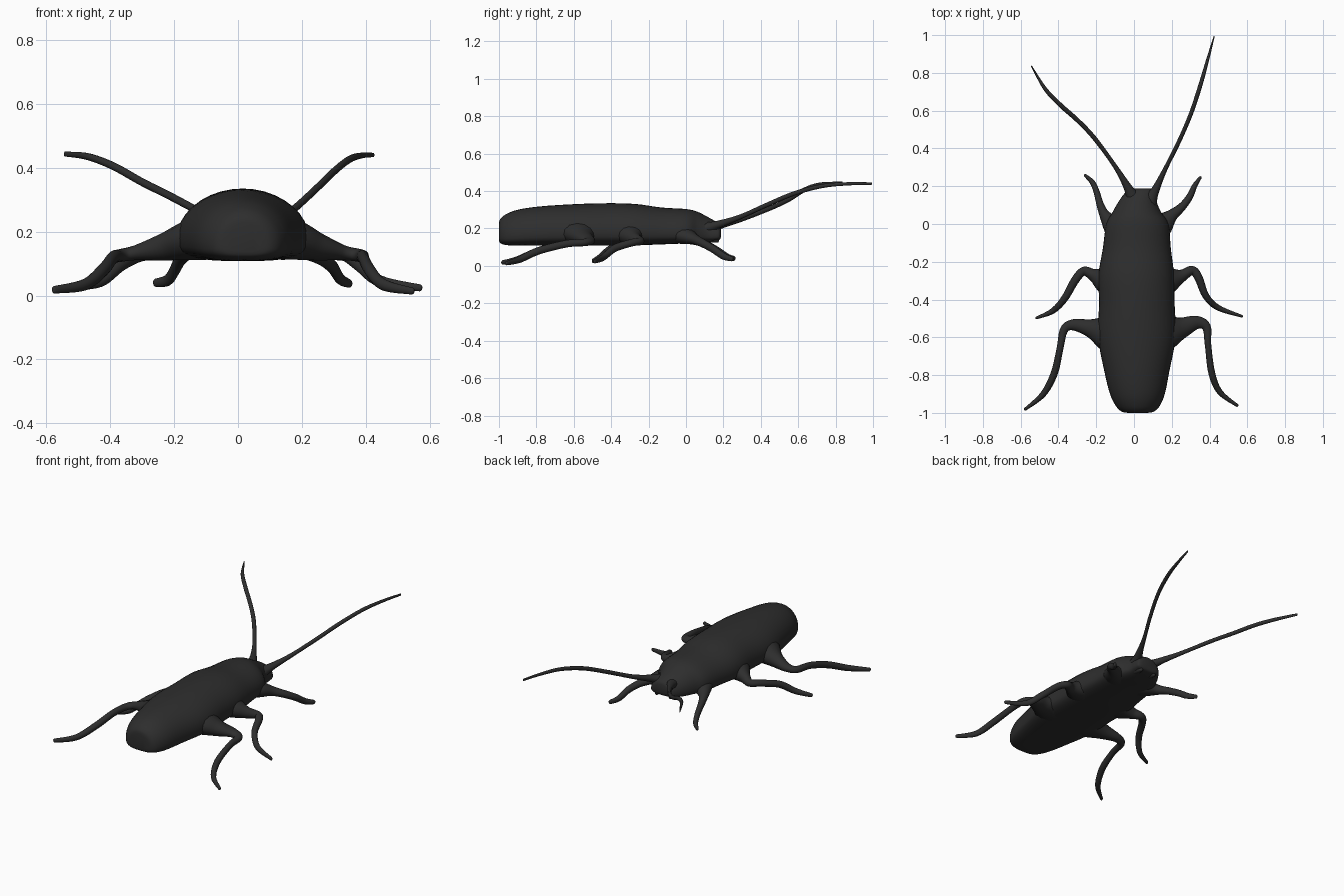
import bpy, math
from mathutils import Vector

shell = bpy.data.materials.new("dark_shell")
shell.diffuse_color = (0.027, 0.027, 0.027, 1)


def refine(rows, steps):
    """Catmull-Rom interpolation of rows of numbers."""
    out = []
    n = len(rows)
    for i in range(n - 1):
        a, b, c, d = (rows[max(0, min(n - 1, i + k))] for k in (-1, 0, 1, 2))
        for s in range(steps):
            t = s / steps
            out.append([0.5 * (2 * q + (r - p) * t + (2 * p - 5 * q + 4 * r - u) * t * t
                               + (3 * q - p - 3 * r + u) * t ** 3)
                        for p, q, r, u in zip(a, b, c, d)])
    return out + [list(rows[-1])]


def loft(name, rings):
    """Skin a list of equal rings and close both ends."""
    n = len(rings[0])
    verts = [v for ring in rings for v in ring]
    faces = [list(range(n))[::-1], list(range(len(verts) - n, len(verts)))]
    for i in range(len(rings) - 1):
        for j in range(n):
            k = (j + 1) % n
            faces.append([i * n + j, i * n + k, (i + 1) * n + k, (i + 1) * n + j])
    mesh = bpy.data.meshes.new(name)
    mesh.from_pydata(verts, [], faces)
    mesh.validate()
    mesh.materials.append(shell)
    obj = bpy.data.objects.new(name, mesh)
    bpy.context.collection.objects.link(obj)
    # consistent outward faces, soft shading
    bpy.context.view_layer.objects.active = obj
    obj.select_set(True)
    bpy.ops.object.mode_set(mode='EDIT')
    bpy.ops.mesh.select_all(action='SELECT')
    bpy.ops.mesh.normals_make_consistent(inside=False)
    bpy.ops.object.mode_set(mode='OBJECT')
    bpy.ops.object.shade_smooth_by_angle(angle=math.radians(60))
    obj.select_set(False)


def limb(name, rows, sides=14, steps=6):
    """Tapered tube; rows are x, y, z, sideways radius, upright radius."""
    rows = refine(rows, steps)
    pts = [Vector(r[:3]) for r in rows]
    rings = []

    def ring(p, tan, rh, rv):
        side = tan.cross(Vector((0, 0, 1))).normalized()
        up = side.cross(tan).normalized()
        return [p + side * (rh * math.cos(a)) + up * (rv * math.sin(a))
                for a in (2 * math.pi * j / sides for j in range(sides))]

    for i, r in enumerate(rows):
        tan = (pts[min(i + 1, len(pts) - 1)] - pts[max(i - 1, 0)]).normalized()
        rings.append(ring(pts[i], tan, r[3], r[4]))
    # rounded tip
    rh, rv = rows[-1][3:]
    for k in (0.6, 0.9):
        f = math.sqrt(1 - k * k)
        rings.append(ring(pts[-1] + tan * (rh * k), tan, rh * f, rv * f))
    loft(name, rings)


# Body: y, centre x, half width, bottom z, top z
body = [(-1.0, .02, .05, .135, .23), (-.993, .02, .085, .122, .25),
        (-.965, .02, .115, .112, .275), (-.9, .018, .145, .108, .3),
        (-.78, .015, .172, .108, .318), (-.6, .015, .205, .108, .33),
        (-.42, .015, .2, .108, .335), (-.27, .012, .2, .11, .331),
        (-.13, .015, .18, .115, .312), (0, .018, .165, .12, .304),
        (.06, .015, .13, .122, .29), (.11, .018, .105, .125, .265),
        (.15, .03, .09, .13, .243), (.178, .04, .075, .138, .225),
        (.187, .04, .05, .155, .21)]
rings = []
for y, cx, hw, zb, zt in refine(body, 4):
    zm = zb + .32 * (zt - zb)
    ring = []
    for j in range(36):
        c, s = math.cos(j * math.pi / 18), math.sin(j * math.pi / 18)
        if s >= 0:      # domed back
            ring.append((cx + hw * c, y, zm + (zt - zm) * s))
        else:           # flattened belly
            ring.append((cx + hw * math.copysign(abs(c) ** .7, c), y,
                         zm - (zm - zb) * abs(s) ** .6))
    rings.append(ring)
loft("body", rings)

# Rear legs
limb("rear_leg_right", [
    (.08, -.575, .19, .16, .08), (.17, -.57, .175, .105, .066), (.25, -.55, .152, .058, .044),
    (.33, -.522, .134, .036, .024), (.383, -.545, .125, .024, .02), (.392, -.64, .118, .017, .02),
    (.412, -.79, .08, .018, .02), (.455, -.89, .034, .015, .018), (.545, -.96, .014, .008, .011)])
limb("rear_leg_left", [
    (-.05, -.58, .19, .16, .08), (-.14, -.575, .175, .105, .066), (-.23, -.552, .152, .05, .044),
    (-.32, -.534, .134, .03, .024), (-.37, -.56, .125, .022, .02), (-.392, -.66, .118, .018, .02),
    (-.422, -.79, .08, .019, .02), (-.48, -.9, .034, .016, .018), (-.575, -.98, .018, .008, .012)])

# Middle legs
limb("middle_leg_right", [
    (.1, -.3, .19, .12, .07), (.18, -.295, .165, .08, .055), (.25, -.275, .145, .035, .035),
    (.308, -.246, .132, .024, .022), (.342, -.285, .125, .022, .02), (.38, -.38, .095, .018, .02),
    (.445, -.443, .045, .015, .018), (.57, -.488, .024, .007, .011)])
limb("middle_leg_left", [
    (-.07, -.3, .19, .12, .07), (-.15, -.295, .165, .08, .055), (-.215, -.27, .145, .034, .035),
    (-.265, -.25, .132, .024, .022), (-.31, -.295, .125, .022, .02), (-.368, -.395, .095, .019, .02),
    (-.43, -.46, .045, .015, .018), (-.515, -.497, .027, .007, .012)])

# Front legs
limb("front_leg_right", [
    (.08, -.05, .18, .1, .06), (.15, .0, .16, .065, .045), (.2, .045, .143, .033, .028),
    (.255, .092, .12, .022, .022), (.295, .145, .09, .018, .02), (.32, .2, .052, .014, .018),
    (.35, .245, .037, .008, .013)])
limb("front_leg_left", [
    (-.05, -.06, .18, .09, .06), (-.11, -.005, .16, .06, .045), (-.153, .045, .14, .03, .028),
    (-.178, .1, .118, .02, .022), (-.198, .17, .08, .016, .02), (-.22, .22, .048, .014, .018),
    (-.258, .257, .04, .008, .013)])

# Antennae, flared where they leave the head
limb("antenna_right", [
    (.075, .11, .2, .05, .035), (.108, .17, .22, .024, .022), (.165, .29, .262, .012, .013),
    (.235, .43, .325, .011, .012), (.3, .58, .388, .011, .012), (.35, .73, .427, .011, .011),
    (.39, .87, .439, .008, .009), (.424, .992, .44, .003, .007)], sides=10)
limb("antenna_left", [
    (.01, .11, .2, .05, .035), (-.028, .185, .22, .024, .022), (-.1, .305, .252, .012, .013),
    (-.21, .455, .31, .012, .012), (-.3, .55, .355, .012, .012), (-.39, .63, .405, .012, .012),
    (-.47, .715, .435, .01, .011), (-.542, .835, .443, .003, .008)], sides=10)

# Small mouth feelers under the head
for name, x in (("mouth_feeler_right", .085), ("mouth_feeler_left", -.01)):
    limb(name, [(x, .1, .15, .02, .02), (x, .145, .142, .018, .018),
                (x, .165, .135, .012, .012)], sides=10, steps=4)
